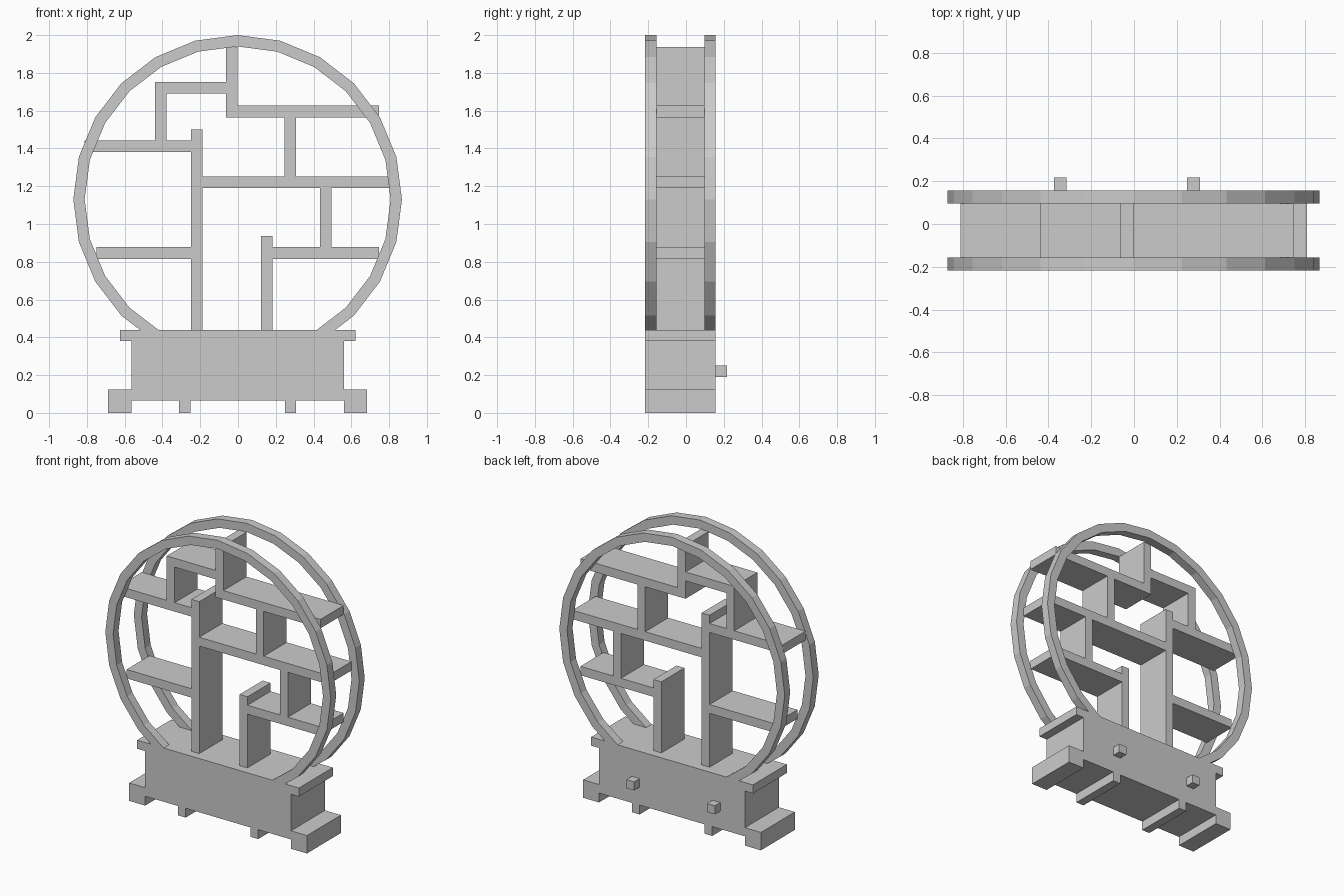
import bpy, bmesh
from math import sin, cos, pi
from mathutils import Vector

if "Cube" in bpy.data.objects:
    bpy.data.objects.remove(bpy.data.objects["Cube"])

FRONT, BACK = -0.217, 0.157      # depth of the base and rings
T = 0.06                         # board thickness
CX, CZ = -0.002, 1.13            # ring centre
BASE_TOP = 0.44


def finish(name, bm):
    bmesh.ops.recalc_face_normals(bm, faces=bm.faces)
    mesh = bpy.data.meshes.new(name)
    bm.to_mesh(mesh)
    bm.free()
    obj = bpy.data.objects.new(name, mesh)
    bpy.context.collection.objects.link(obj)
    return obj


def prism(name, outline, y0, y1):
    """Extrude an x-z outline from y0 to y1."""
    bm = bmesh.new()
    face = bm.faces.new([bm.verts.new((x, y0, z)) for x, z in outline])
    ext = bmesh.ops.extrude_face_region(bm, geom=[face])
    verts = [v for v in ext["geom"] if isinstance(v, bmesh.types.BMVert)]
    bmesh.ops.translate(bm, verts=verts, vec=(0, y1 - y0, 0))
    return finish(name, bm)


def board(name, x0, x1, z0, z1, y0=FRONT + T, y1=BACK - T):
    return prism(name, [(x0, z0), (x1, z0), (x1, z1), (x0, z1)], y0, y1)


def ring(name, y0, y1, outer=0.87, inner=0.81, n=24):
    """24-sided square-section hoop, cut flat where it meets the base."""
    bm = bmesh.new()
    loops = []
    for i in range(n):
        a = 2 * pi * i / n
        loops.append([bm.verts.new((CX + r * sin(a), y, CZ + r * cos(a)))
                      for r, y in ((outer, y0), (outer, y1), (inner, y1), (inner, y0))])
    for i in range(n):
        p, q = loops[i], loops[(i + 1) % n]
        for k in range(4):
            m = (k + 1) % 4
            bm.faces.new((p[k], p[m], q[m], q[k]))
    bmesh.ops.bisect_plane(bm, geom=bm.verts[:] + bm.edges[:] + bm.faces[:],
                           plane_co=Vector((0, 0, BASE_TOP)), plane_no=Vector((0, 0, 1)),
                           clear_inner=True)
    bmesh.ops.holes_fill(bm, edges=[e for e in bm.edges if e.is_boundary], sides=4)
    return finish(name, bm)


# Base: half outline mirrored into one stepped block with feet
half = [(0.25, 0.065), (0.25, 0), (0.31, 0), (0.31, 0.065), (0.563, 0.065), (0.563, 0),
        (0.686, 0), (0.686, 0.125), (0.563, 0.125), (0.563, 0.38), (0.624, 0.38),
        (0.624, BASE_TOP)]
outline = [(CX + x, z) for x, z in half] + [(CX - x, z) for x, z in reversed(half)]
prism("base", outline, FRONT, BACK)

# Pegs on the back of the base
for side, x in (("left", -0.375), ("right", 0.248)):
    board(f"back_peg_{side}", x, x + T, 0.19, 0.25, BACK, 0.217)

# Front and back hoops
ring("front_ring", FRONT, FRONT + T)
ring("back_ring", BACK - T, BACK)

# Horizontal shelves: x start, x end, underside
shelves = {
    "lower_left": (-0.75, -0.25, 0.815),
    "lower_right": (0.183, 0.747, 0.815),
    "middle_right": (-0.19, 0.808, 1.19),
    "middle_left": (-0.812, -0.25, 1.38),
    "upper_right": (-0.003, 0.747, 1.565),
    "top_step": (-0.44, -0.064, 1.69),
}
for name, (x0, x1, z) in shelves.items():
    board(f"shelf_{name}", x0, x1, z, z + T + 0.002)

# Vertical dividers: x start, bottom, top
dividers = {
    "tall": (-0.25, BASE_TOP, 1.50),
    "short": (0.122, BASE_TOP, 0.936),
    "lower_right": (0.434, 0.877, 1.19),
    "upper_right": (0.247, 1.252, 1.565),
    "step": (-0.44, 1.442, 1.69),
    "top": (-0.064, 1.565, 1.937),
}
for name, (x, z0, z1) in dividers.items():
    board(f"divider_{name}", x, x + T + 0.001, z0, z1)
